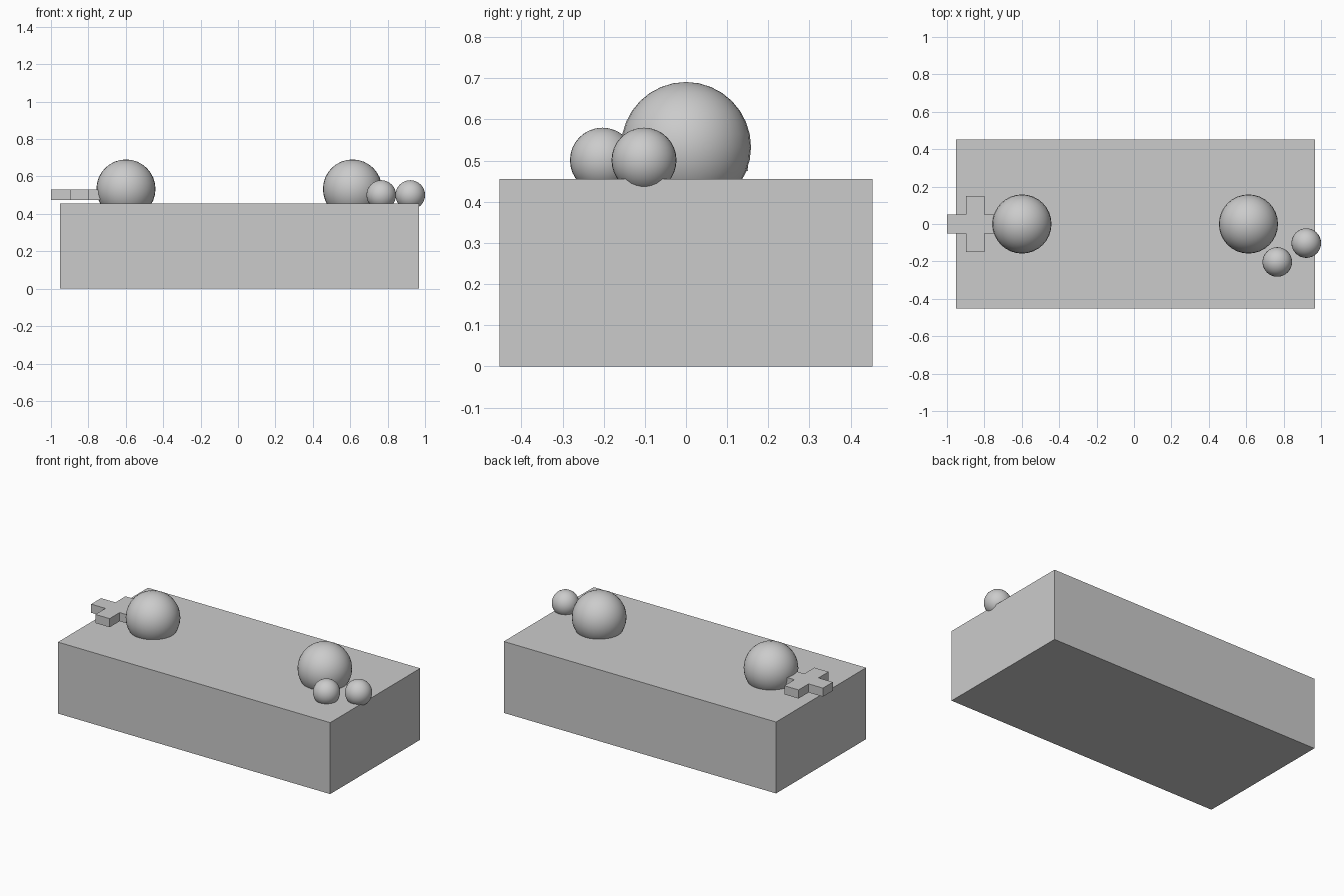
import bpy
import bmesh

if "Cube" in bpy.data.objects:
    bpy.data.objects.remove(bpy.data.objects["Cube"])

grey = bpy.data.materials.new("plain_grey")
grey.diffuse_color = (0.6, 0.6, 0.6, 1)
grey.use_nodes = True
grey.node_tree.nodes["Principled BSDF"].inputs["Base Color"].default_value = grey.diffuse_color


def box(name, x0, x1, y0, y1, z0, z1):
    bpy.ops.mesh.primitive_cube_add(
        size=1, location=((x0 + x1) / 2, (y0 + y1) / 2, (z0 + z1) / 2))
    ob = bpy.context.object
    ob.name = name
    ob.scale = (x1 - x0, y1 - y0, z1 - z0)
    bpy.ops.object.transform_apply(location=False, rotation=False, scale=True)
    ob.data.materials.append(grey)
    return ob


def ball(name, x, y, z, r):
    bpy.ops.mesh.primitive_uv_sphere_add(
        segments=32, ring_count=16, radius=r, location=(x, y, z))
    ob = bpy.context.object
    ob.name = name
    ob.data.materials.append(grey)
    bpy.ops.object.shade_smooth_by_angle()
    return ob


def cross(name, cx, arm, half, z0, z1):
    # plus-shaped outline: three corner points turned through four quarters
    pts = []
    x = [(arm, -half), (arm, half), (half, half)]
    for _ in range(4):
        pts += x
        x = [(-b, a) for a, b in x]
    bm = bmesh.new()
    face = bm.faces.new([bm.verts.new((a, b, z0)) for a, b in pts])
    top = bmesh.ops.extrude_face_region(bm, geom=[face])["geom"]
    bmesh.ops.translate(bm, vec=(0, 0, z1 - z0),
                        verts=[v for v in top if isinstance(v, bmesh.types.BMVert)])
    bmesh.ops.recalc_face_normals(bm, faces=bm.faces[:])
    me = bpy.data.meshes.new(name)
    bm.to_mesh(me)
    bm.free()
    me.materials.append(grey)
    ob = bpy.data.objects.new(name, me)
    ob.location.x = cx
    bpy.context.collection.objects.link(ob)
    return ob


# main block
box("controller_body", -0.952, 0.967, -0.453, 0.453, 0, 0.455)

# thumb sticks
ball("left_stick", -0.599, 0, 0.533, 0.158)
ball("right_stick", 0.612, 0, 0.533, 0.158)

# round buttons
ball("front_button", 0.766, -0.203, 0.501, 0.079)
ball("side_button", 0.921, -0.102, 0.501, 0.079)

# direction pad, held just above the block
cross("direction_pad", -0.849, 0.151, 0.05, 0.475, 0.53)
